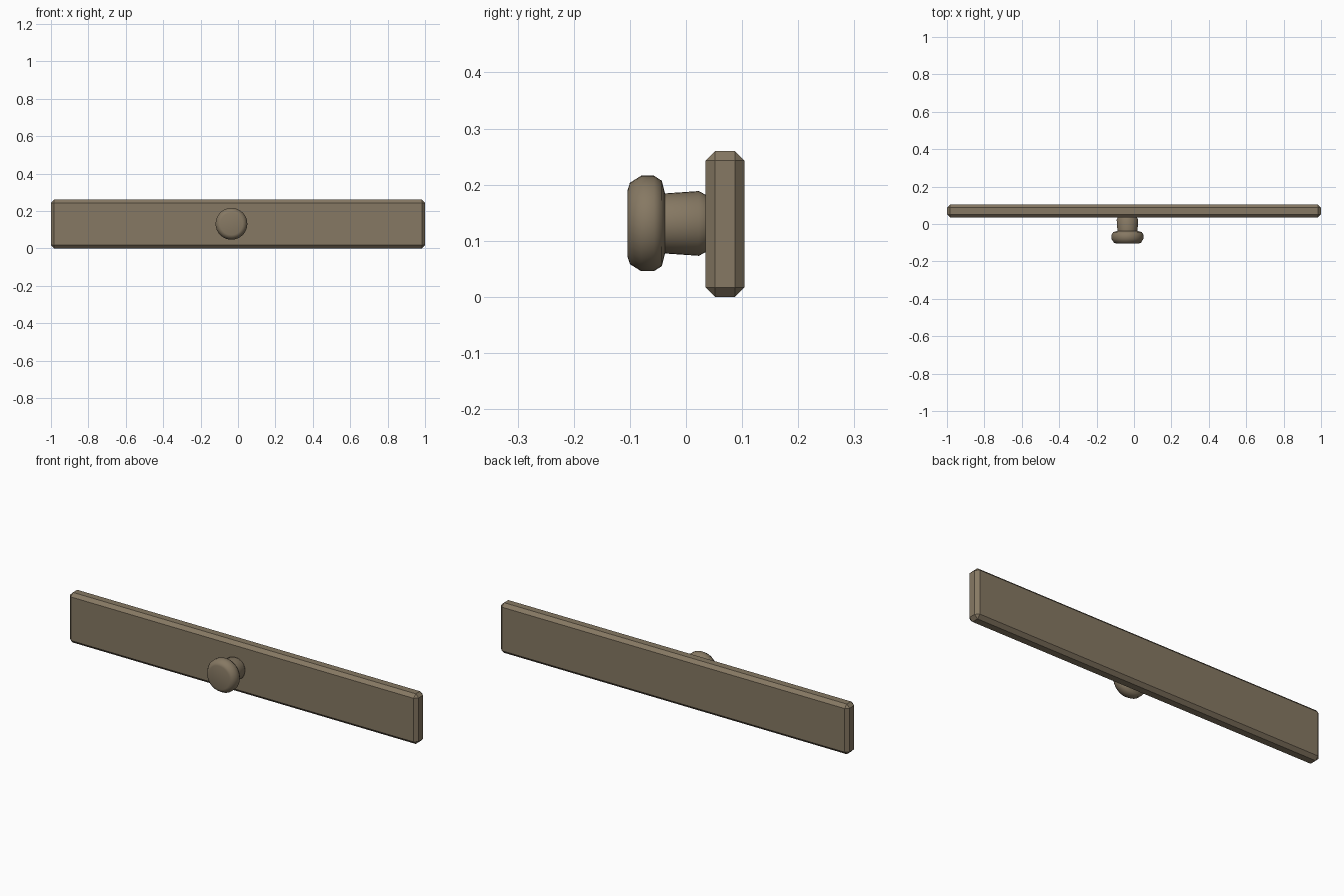
import bpy, bmesh, math
from mathutils import Vector, Matrix

if "Cube" in bpy.data.objects:
    bpy.data.objects.remove(bpy.data.objects["Cube"])

mat = bpy.data.materials.new("bronze")
mat.diffuse_color = (0.24, 0.19, 0.125, 1)
mat.use_nodes = True
mat.node_tree.nodes["Principled BSDF"].inputs["Base Color"].default_value = mat.diffuse_color

KNOB_X, KNOB_Z = -0.035, 0.131


def finish(name, bm):
    bmesh.ops.remove_doubles(bm, verts=bm.verts, dist=1e-5)
    bmesh.ops.recalc_face_normals(bm, faces=bm.faces)
    mesh = bpy.data.meshes.new(name)
    bm.to_mesh(mesh)
    bm.free()
    mesh.materials.append(mat)
    obj = bpy.data.objects.new(name, mesh)
    bpy.context.collection.objects.link(obj)
    return obj


def turned(name, profile):
    """Revolve (radius, y) points around the knob's front-to-back axis."""
    bm = bmesh.new()
    verts = [bm.verts.new((KNOB_X + r, y, KNOB_Z)) for r, y in profile]
    edges = [bm.edges.new(pair) for pair in zip(verts, verts[1:])]
    bmesh.ops.spin(bm, geom=verts + edges, cent=(KNOB_X, 0, KNOB_Z),
                   axis=(0, 1, 0), angle=math.tau, steps=32)
    obj = finish(name, bm)
    bpy.ops.object.select_all(action='DESELECT')
    bpy.context.view_layer.objects.active = obj
    obj.select_set(True)
    bpy.ops.object.shade_smooth_by_angle(angle=math.radians(50))
    return obj


# Drawer front board with chamfered edges
bm = bmesh.new()
bmesh.ops.create_cube(bm, size=1, matrix=Matrix.Translation((0, 0.0695, 0.13))
                      @ Matrix.Diagonal((2, 0.069, 0.26, 1)))
bmesh.ops.bevel(bm, geom=bm.edges[:], offset=0.017, segments=1,
                affect='EDGES', profile=0.5)
finish("drawer_front", bm)

# Knob: rounded head and bulging neck in one turned shape
turned("knob", [
    (0, -0.104), (0.06, -0.104), (0.0725, -0.100), (0.085, -0.080),
    (0.085, -0.057), (0.076, -0.043), (0.0535, -0.0375),
    (0.0577, 0.023), (0.051, 0.035), (0, 0.035)])
